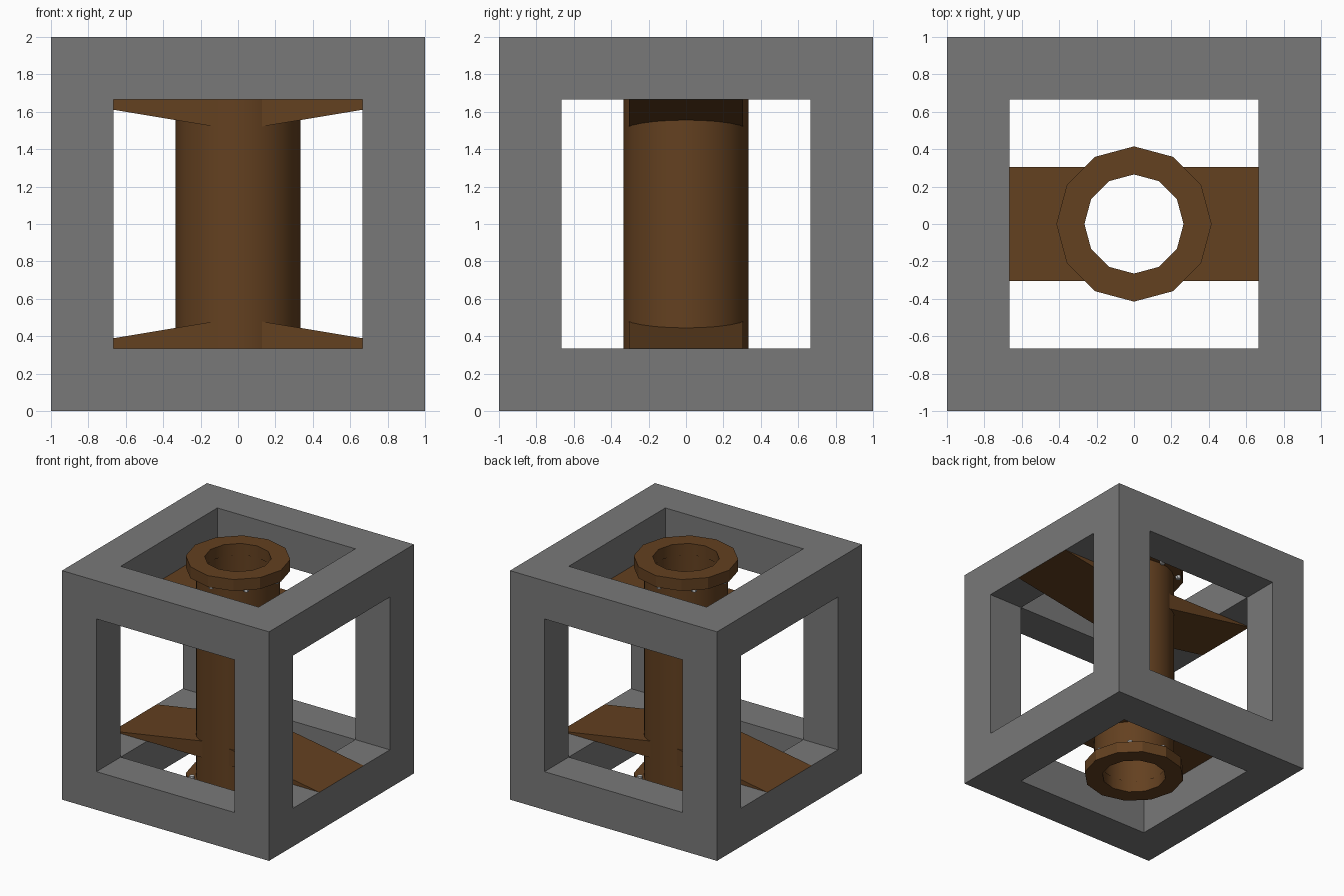
import bpy, bmesh
from math import cos, sin, pi, radians, sqrt
from itertools import product

if "Cube" in bpy.data.objects:
    bpy.data.objects.remove(bpy.data.objects["Cube"])


def material(name, rgb):
    m = bpy.data.materials.new(name)
    m.diffuse_color = (*rgb, 1)
    m.use_nodes = True
    m.node_tree.nodes["Principled BSDF"].inputs["Base Color"].default_value = m.diffuse_color
    return m


brown = material("brown", (0.126, 0.052, 0.0145))
dark_grey = material("dark_grey", (0.19, 0.19, 0.19))
T = 2 / 3


def finish(name, bm, mat=None, smooth=False):
    bmesh.ops.recalc_face_normals(bm, faces=bm.faces)
    me = bpy.data.meshes.new(name)
    bm.to_mesh(me)
    bm.free()
    ob = bpy.data.objects.new(name, me)
    bpy.context.collection.objects.link(ob)
    if mat:
        me.materials.append(mat)
    if smooth:
        bpy.ops.object.select_all(action='DESELECT')
        ob.select_set(True)
        bpy.context.view_layer.objects.active = ob
        bpy.ops.object.shade_smooth_by_angle(angle=radians(40))
    return ob


def tube(name, ro, ri, z0, z1, n, smooth=False):
    bm = bmesh.new()
    loops = [[bm.verts.new((r * cos(2 * pi * i / n), r * sin(2 * pi * i / n), z)) for i in range(n)]
             for r, z in ((ro, z0), (ro, z1), (ri, z1), (ri, z0))]
    for k in range(4):
        a, b = loops[k], loops[(k + 1) % 4]
        for i in range(n):
            j = (i + 1) % n
            f = bm.faces.new((a[i], a[j], b[j], b[i]))
            f.smooth = k == 2  # the bore is always smooth
    return finish(name, bm, brown, smooth)


# Cube frame: outer skin of a 3x3x3 cell grid, filled only along the edges
coords = (-1, -T, T, 1)
filled = {c for c in product(range(3), repeat=3) if c.count(1) <= 1}
bm = bmesh.new()
for c in filled:
    for ax, side in product(range(3), (0, 1)):
        nb = list(c)
        nb[ax] += 2 * side - 1
        if tuple(nb) in filled:
            continue
        quad = []
        for du, dv in ((0, 0), (1, 0), (1, 1), (0, 1)):
            p = list(c)
            p[ax] += side
            p[(ax + 1) % 3] += du
            p[(ax + 2) % 3] += dv
            quad.append(bm.verts.new((coords[p[0]], coords[p[1]], coords[p[2]] + 1)))
        bm.faces.new(quad)
bmesh.ops.remove_doubles(bm, verts=bm.verts, dist=1e-4)
finish("cube_frame", bm, dark_grey)

# Vertical pipe
tube("pipe", 1 / 3, 0.267, 0.02, 1.98, 24, True)

# Wedge supports resting on the frame beams, ending inside the pipe wall
R, W = 0.31, 0.305
ys = [-W + 2 * W * i / 12 for i in range(13)]
for label, up in (("lower", 1), ("upper", -1)):
    for sx, side in ((-1, "left"), (1, "right")):
        bm = bmesh.new()
        tips, lows, highs = [], [], []
        for y in ys:
            x = sqrt(R * R - y * y)
            for lst, px, h in ((tips, 1, 0), (lows, x, 0), (highs, x, (1 - x) / 6)):
                lst.append(bm.verts.new((sx * px, y, 1 + up * (h - T))))
        bm.faces.new(lows + [tips[-1], tips[0]])
        for a, b in ((tips, highs), (highs, lows)):
            for i in range(12):
                bm.faces.new((a[i], a[i + 1], b[i + 1], b[i]))
        for e in (0, -1):
            bm.faces.new((tips[e], highs[e], lows[e]))
        finish(f"{label}_{side}_support", bm, brown)

# Flanges with eight small bolts behind each
for label, z0, zb in (("bottom", 0, 0.11), ("top", 1.9, 1.89)):
    tube(f"{label}_flange", 0.415, 0.265, z0, z0 + 0.1, 12)
    for i in range(8):
        a = i * pi / 4
        bm = bmesh.new()
        bmesh.ops.create_cone(bm, cap_ends=True, segments=6, radius1=0.022, radius2=0.022, depth=0.03)
        bmesh.ops.translate(bm, verts=bm.verts, vec=(0.37 * cos(a), 0.37 * sin(a), zb))
        finish(f"{label}_bolt_{i + 1}", bm)
